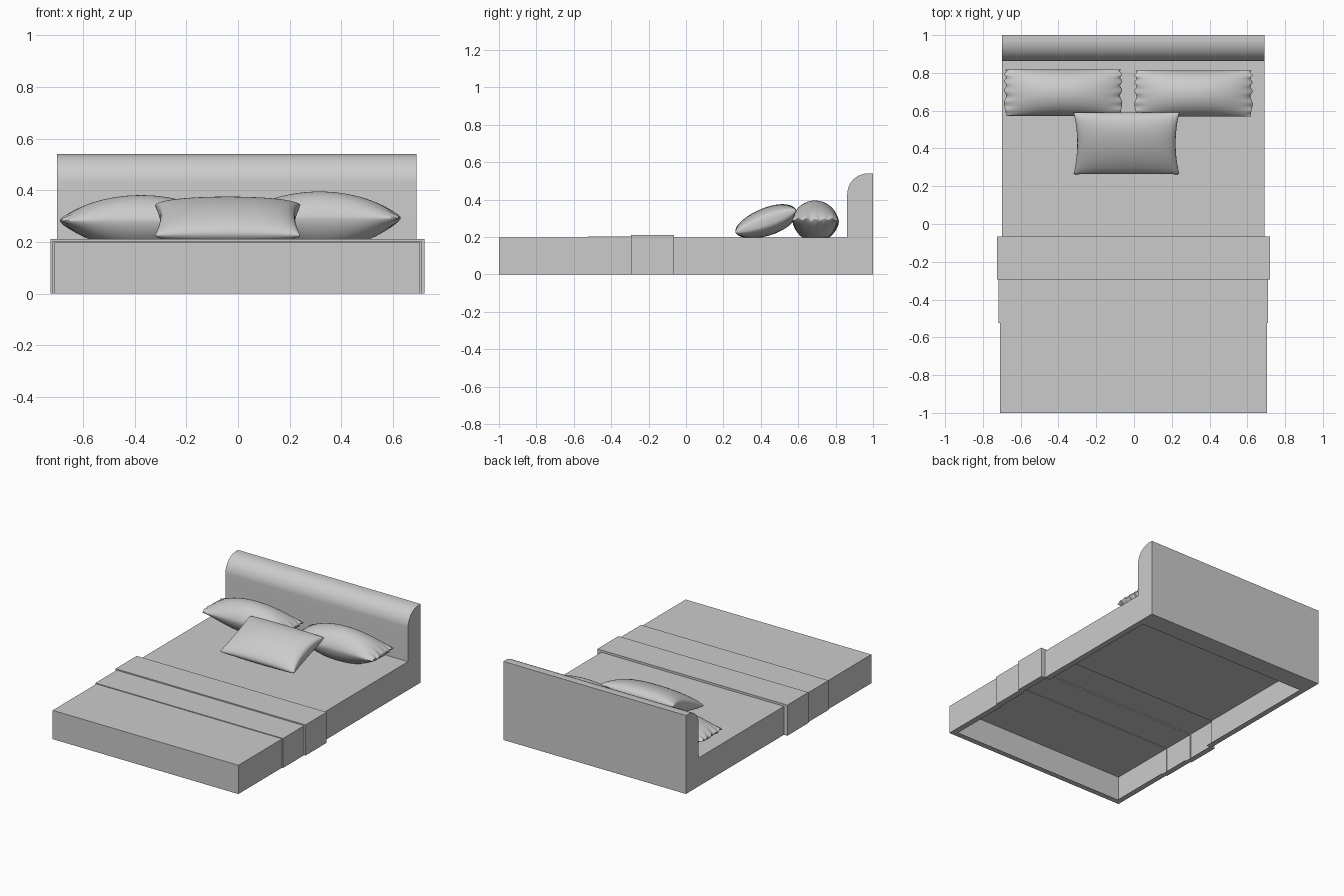
import bpy, bmesh, math
from mathutils import Vector, Matrix

cube = bpy.data.objects.get("Cube")
if cube:
    bpy.data.objects.remove(cube, do_unlink=True)

grey = bpy.data.materials.new("plain_grey")
grey.use_nodes = True
GREY = (0.6, 0.6, 0.6, 1)
grey.diffuse_color = GREY
grey.node_tree.nodes["Principled BSDF"].inputs["Base Color"].default_value = GREY


def add_object(name, bm, smooth_angle=None):
    mesh = bpy.data.meshes.new(name)
    bm.to_mesh(mesh)
    bm.free()
    mesh.materials.append(grey)
    obj = bpy.data.objects.new(name, mesh)
    bpy.context.collection.objects.link(obj)
    if smooth_angle:
        bpy.ops.object.select_all(action='DESELECT')
        obj.select_set(True)
        bpy.context.view_layer.objects.active = obj
        bpy.ops.object.shade_smooth_by_angle(angle=math.radians(smooth_angle))


def bed_shell(sections, lip):
    """Hollow stepped body, open below inside a narrow flat lip."""
    bm = bmesh.new()
    rows = []
    for y0, y1, x0, x1, top in sections:
        profile = [(x1 - lip, 0), (x1, 0), (x1, top), (x0, top), (x0, 0), (x0 + lip, 0)]
        for y in (y0, y1):
            rows.append([bm.verts.new((x, y, z)) for x, z in profile])
    for a, b in zip(rows, rows[1:]):
        for j in range(len(a) - 1):
            bm.faces.new((a[j], a[j + 1], b[j + 1], b[j]))
    # Foot end panel and its lip
    front = rows[0]
    bm.faces.new(front)
    inner = [bm.verts.new(v.co + Vector((0, lip, 0))) for v in (front[0], front[-1])]
    bm.faces.new((front[0], front[-1], inner[1], inner[0]))
    bmesh.ops.recalc_face_normals(bm, faces=bm.faces)
    add_object("mattress_and_blankets", bm)


def headboard(x0, x1, front, back, top, radius):
    """Board with a rounded upper front edge."""
    profile = [(back, 0), (back, top)]
    for i in range(17):
        a = math.pi / 2 * (1 + i / 16)
        profile.append((front + radius + radius * math.cos(a),
                        top - radius + radius * math.sin(a)))
    profile.append((front, 0))
    bm = bmesh.new()
    face = bm.faces.new([bm.verts.new((x0, y, z)) for y, z in profile])
    side = bmesh.ops.extrude_face_region(bm, geom=[face])["geom"]
    bmesh.ops.translate(bm, vec=(x1 - x0, 0, 0),
                        verts=[g for g in side if isinstance(g, bmesh.types.BMVert)])
    # The extrusion keeps the starting face out, so close that end
    bmesh.ops.holes_fill(bm, edges=[e for e in bm.edges if e.is_boundary], sides=0)
    bmesh.ops.recalc_face_normals(bm, faces=bm.faces)
    add_object("headboard", bm, 30)


def pillow(name, loc, half_x, half_y, up, down, power_x, power_y, tilt=0, swell=0,
           waist=0, crinkle=0, floor=0.197):
    """Two puffed grids welded along the seam."""
    n = 40
    place = Matrix.Translation(Vector(loc)) @ Matrix.Rotation(math.radians(tilt), 4, 'X')
    bm = bmesh.new()
    for height in (up, -down):
        rows = []
        for i in range(n + 1):
            u = math.sin(math.pi * (i / n - 0.5))
            row = []
            for j in range(n + 1):
                v = math.sin(math.pi * (j / n - 0.5))
                ru, rv = max(0, 1 - u * u), max(0, 1 - v * v)
                edge = crinkle * abs(u) ** 12
                x = half_x * u * (1 - waist * rv) + edge * math.sin(13 * v + 6 * v * v) * u
                y = half_y * v * (1 - waist * 0.2 * ru)
                z = height * (1 + swell * v) * ru ** power_x * rv ** power_y
                p = place @ Vector((x, y, z + edge * math.cos(17 * v)))
                p.z = max(p.z, floor)
                row.append(bm.verts.new(p))
            rows.append(row)
        for a, b in zip(rows, rows[1:]):
            for j in range(n):
                bm.faces.new((a[j], b[j], b[j + 1], a[j + 1]))
    bmesh.ops.remove_doubles(bm, verts=bm.verts, dist=0.0002)
    bmesh.ops.recalc_face_normals(bm, faces=bm.faces)
    add_object(name, bm, 60)


# Bed body: foot blanket, two folds, bare mattress (y0, y1, x0, x1, top)
bed_shell([(-1, -0.525, -0.71, 0.703, 0.198),
           (-0.525, -0.295, -0.717, 0.71, 0.203),
           (-0.295, -0.065, -0.725, 0.72, 0.211),
           (-0.065, 0.862, -0.70, 0.69, 0.196)], 0.04)
headboard(-0.70, 0.69, 0.862, 1, 0.54, 0.112)

# Pillows
pillow("pillow_right", (-0.375, 0.695, 0.283), 0.307, 0.122, 0.098, 0.11, 0.75, 0.6,
       crinkle=0.006)
pillow("pillow_left", (0.315, 0.69, 0.293), 0.307, 0.122, 0.102, 0.12, 0.75, 0.6,
       crinkle=0.006)
pillow("cushion_front", (-0.04, 0.427, 0.284), 0.28, 0.174, 0.07, 0.078, 0.28, 0.5,
       tilt=20, swell=0.1, waist=0.07)
